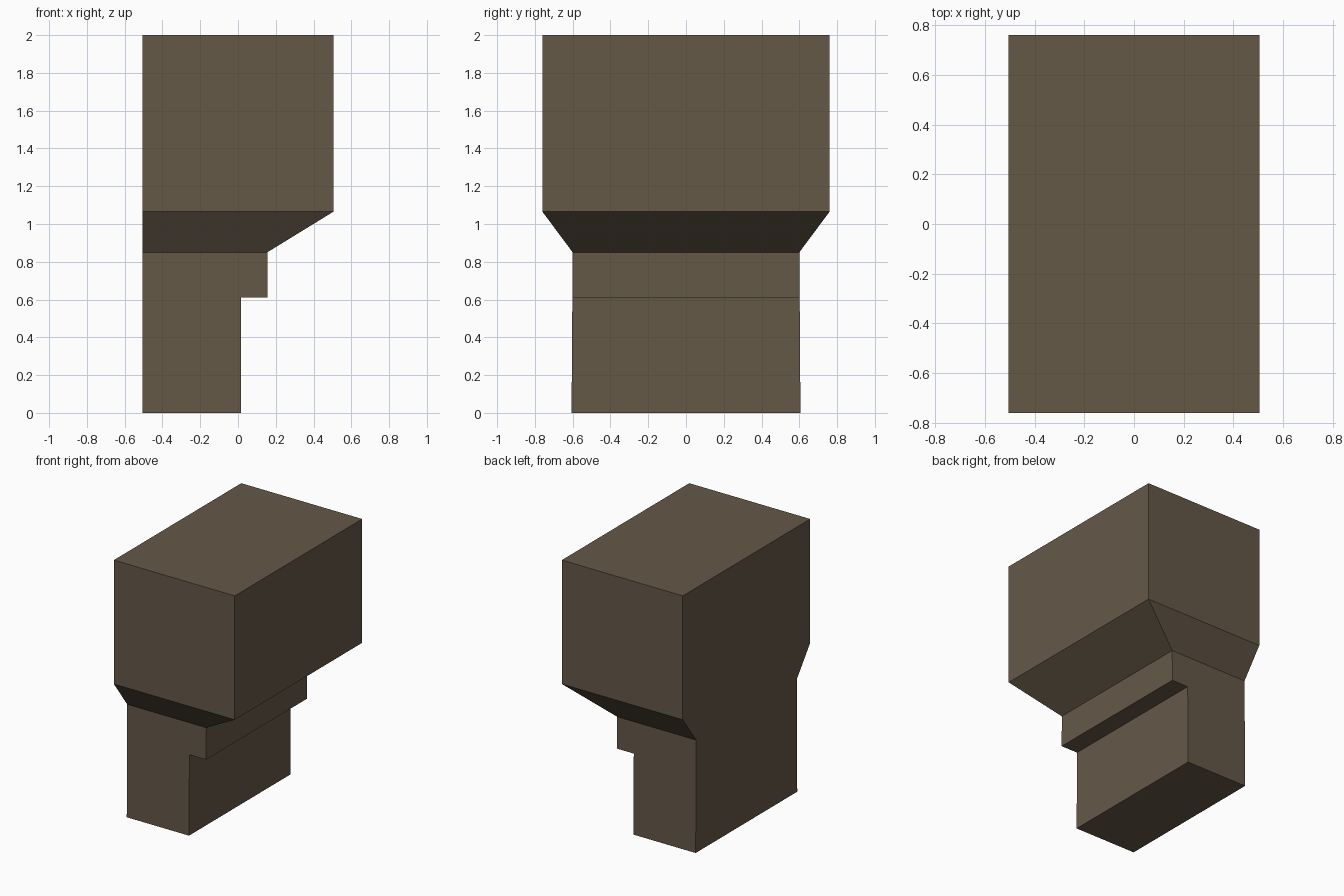
import bpy, bmesh

if "Cube" in bpy.data.objects:
    bpy.data.objects.remove(bpy.data.objects["Cube"])

mat = bpy.data.materials.new("dull brown")
mat.diffuse_color = (0.128, 0.098, 0.064, 1)
mat.use_nodes = True
mat.node_tree.nodes["Principled BSDF"].inputs["Base Color"].default_value = mat.diffuse_color
BACK = -0.505


def finish(bm, name):
    bmesh.ops.recalc_face_normals(bm, faces=bm.faces[:])
    me = bpy.data.meshes.new(name)
    bm.to_mesh(me)
    bm.free()
    me.materials.append(mat)
    ob = bpy.data.objects.new(name, me)
    bpy.context.collection.objects.link(ob)


# upper block with tapered underside: rings of (front x, half width y, z)
bm = bmesh.new()
rings = []
for x, y, z in [(0.155, 0.60, 0.85), (0.505, 0.76, 1.065), (0.505, 0.76, 2.0)]:
    rings.append([bm.verts.new(p) for p in
                  ((BACK, -y, z), (x, -y, z), (x, y, z), (BACK, y, z))])
for a, b in zip(rings, rings[1:]):
    for i in range(4):
        j = (i + 1) % 4
        bm.faces.new((a[i], a[j], b[j], b[i]))
bm.faces.new(rings[-1])
bm.faces.new(rings[0][::-1])
finish(bm, "upper_block")

# stepped neck: side profile stretched across y, very slightly wider at the foot
profile = [(BACK, 0), (0.015, 0), (0.015, 0.61), (0.155, 0.61), (0.155, 0.85), (BACK, 0.85)]
bm = bmesh.new()
sides = [[bm.verts.new((x, s * (0.606 - 0.006 * z / 0.85), z)) for x, z in profile]
         for s in (-1, 1)]
bm.faces.new(sides[0])
bm.faces.new(sides[1][::-1])
for i in range(len(profile)):
    j = (i + 1) % len(profile)
    if i != 4:  # top is hidden under the upper block
        bm.faces.new((sides[0][i], sides[0][j], sides[1][j], sides[1][i]))
finish(bm, "stepped_neck")
